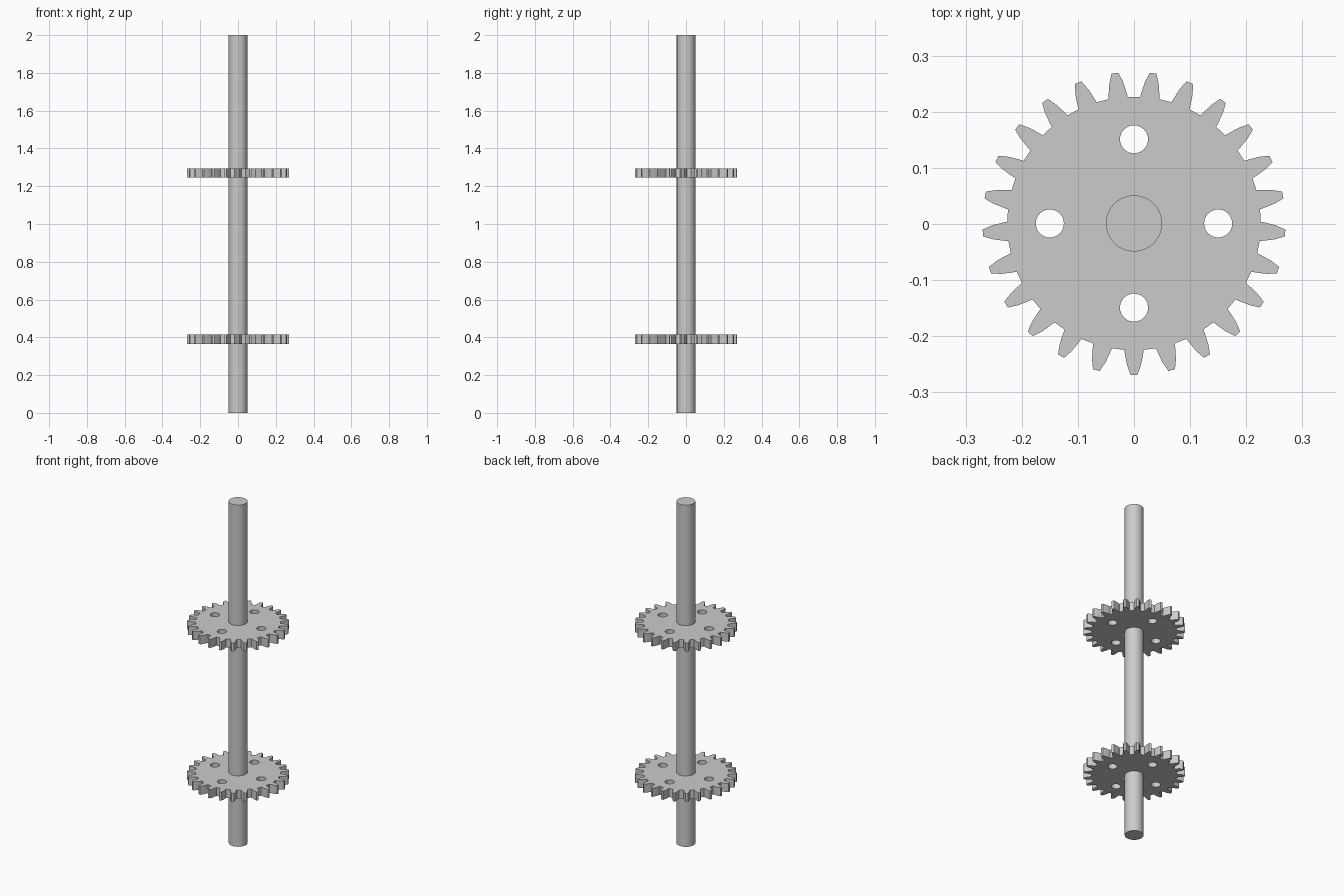
import bpy
import bmesh
from math import cos, sin, pi, radians

TEETH = 25
AXIS_Y = 0.001          # shaft axis, so that the odd-toothed gear is centred
THICK = 0.05

old = bpy.data.objects.get("Cube")
if old:
    bpy.data.objects.remove(old, do_unlink=True)

# Plain steel grey
steel = bpy.data.materials.new("steel grey")
steel.use_nodes = True
GREY = (0.6, 0.6, 0.6, 1)
steel.diffuse_color = GREY
steel.node_tree.nodes["Principled BSDF"].inputs["Base Color"].default_value = GREY


def smooth(obj):
    bpy.ops.object.select_all(action='DESELECT')
    obj.select_set(True)
    bpy.context.view_layer.objects.active = obj
    bpy.ops.object.shade_smooth_by_angle(angle=radians(30))


def circle(radius, cx=0.0, cy=0.0, sides=32):
    return [(cx + radius * cos(2 * pi * i / sides), cy + radius * sin(2 * pi * i / sides))
            for i in range(sides)]


def gear_outline():
    # One flank as (half angle in degrees, radius), mirrored about the tooth axis
    flank = [(4.4, 0.226), (3.7, 0.238), (2.8, 0.253), (1.3, 0.27)]
    tooth = [(-a, r) for a, r in flank] + [(a, r) for a, r in reversed(flank)]
    points = []
    for i in range(TEETH):
        centre = -pi / 2 + 2 * pi * i / TEETH
        points += [(r * cos(centre + radians(a)), r * sin(centre + radians(a)))
                   for a, r in tooth]
    return points


def gear_mesh():
    # Toothed outline with four round holes, filled and extruded
    curve = bpy.data.curves.new("gear_profile", 'CURVE')
    curve.dimensions = '2D'
    curve.fill_mode = 'BOTH'
    curve.extrude = THICK / 2
    holes = [circle(0.025, 0.15 * cos(k * pi / 2), 0.15 * sin(k * pi / 2)) for k in range(4)]
    for loop in [gear_outline()] + holes:
        spline = curve.splines.new('POLY')
        spline.points.add(len(loop) - 1)
        for point, (x, y) in zip(spline.points, loop):
            point.co = (x, y, 0, 1)
        spline.use_cyclic_u = True
    temp = bpy.data.objects.new("gear_profile", curve)
    bpy.context.collection.objects.link(temp)
    bpy.context.view_layer.update()
    graph = bpy.context.evaluated_depsgraph_get()
    mesh = bpy.data.meshes.new_from_object(temp.evaluated_get(graph))
    bpy.data.objects.remove(temp, do_unlink=True)
    # Weld the caps to the rim
    bm = bmesh.new()
    bm.from_mesh(mesh)
    bmesh.ops.remove_doubles(bm, verts=bm.verts, dist=0.0001)
    bmesh.ops.recalc_face_normals(bm, faces=bm.faces)
    bm.to_mesh(mesh)
    bm.free()
    mesh.materials.clear()
    mesh.materials.append(steel)
    return mesh


# Gears
mesh = gear_mesh()
for name, z in (("lower_gear", 0.39), ("upper_gear", 1.27)):
    gear = bpy.data.objects.new(name, mesh)
    gear.location = (0, AXIS_Y, z)
    bpy.context.collection.objects.link(gear)
    smooth(gear)

# Shaft
bpy.ops.mesh.primitive_cylinder_add(vertices=64, radius=0.05, depth=2, location=(0, AXIS_Y, 1))
shaft = bpy.context.object
shaft.name = "shaft"
shaft.data.materials.append(steel)
smooth(shaft)
